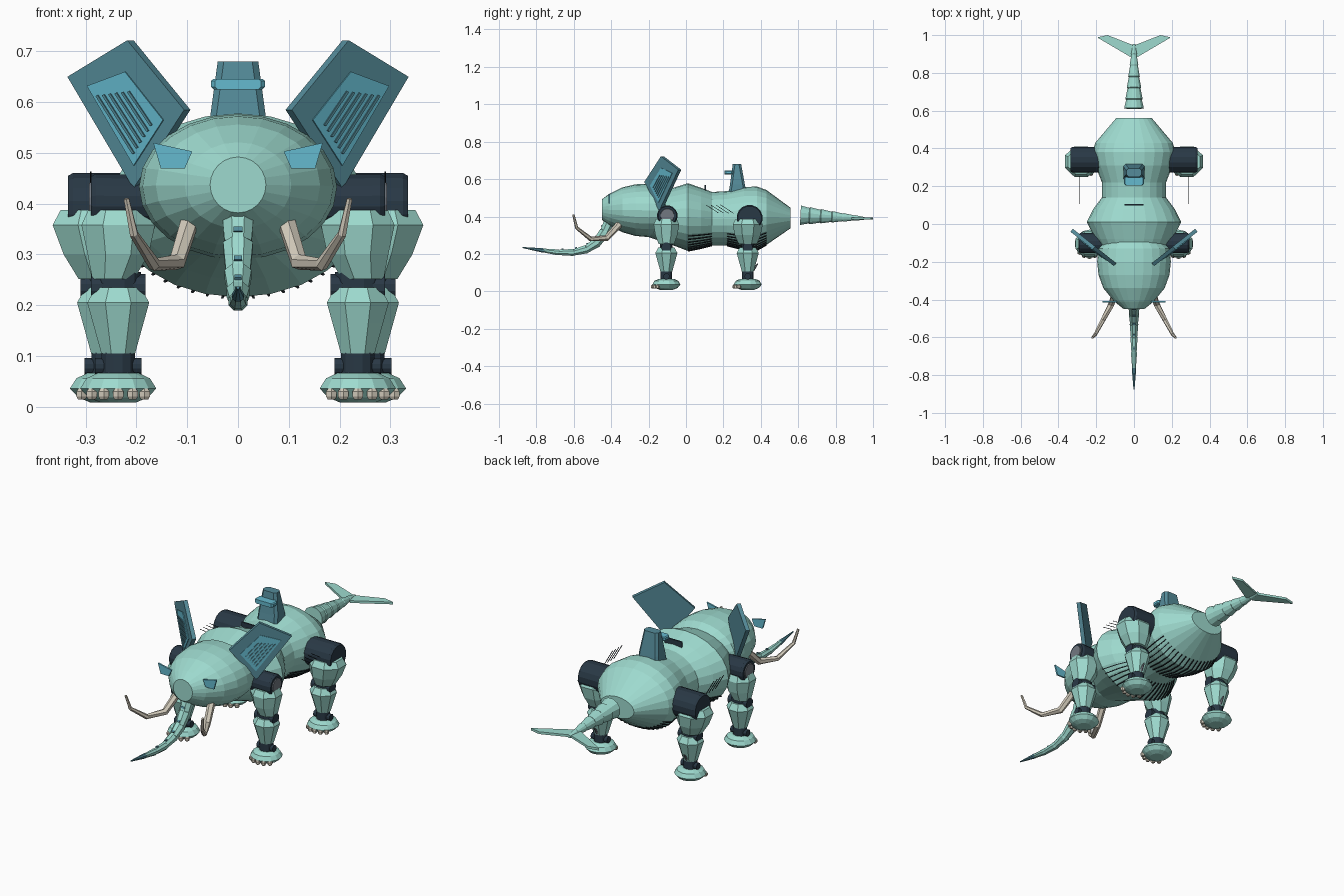
import bpy, bmesh, math
from mathutils import Vector

cube = bpy.data.objects.get("Cube")
if cube:
    bpy.data.objects.remove(cube, do_unlink=True)


def material(name, rgb):
    m = bpy.data.materials.new(name)
    m.use_nodes = True
    m.diffuse_color = (*rgb, 1)
    m.node_tree.nodes["Principled BSDF"].inputs["Base Color"].default_value = (*rgb, 1)
    return m


MINT = material("mint shell", (0.34, 0.70, 0.62))
STEEL = material("steel teal", (0.09, 0.26, 0.32))
BLUE = material("bright blue", (0.13, 0.49, 0.62))
NAVY = material("navy joint", (0.022, 0.04, 0.06))
IVORY = material("ivory", (0.65, 0.60, 0.50))
BLACK = material("black vent", (0.008, 0.012, 0.015))
GREY = material("grey cap", (0.17, 0.19, 0.22))


def loft(name, rings, mat, mirror=False, mat2=None, rule=None):
    """Skin rings of points, cap both ends, optionally mirror to the right side."""
    bm = bmesh.new()
    loops = [[bm.verts.new(p) for p in ring] for ring in rings]
    n = len(loops[0])
    for a, b in zip(loops, loops[1:]):
        for i in range(n):
            bm.faces.new((a[i], a[(i + 1) % n], b[(i + 1) % n], b[i]))
    bm.faces.new(loops[0])
    bm.faces.new(loops[-1])
    bmesh.ops.recalc_face_normals(bm, faces=bm.faces)
    if rule:
        for f in bm.faces:
            f.material_index = int(rule(f.calc_center_median()))
    mesh = bpy.data.meshes.new(name)
    bm.to_mesh(mesh)
    bm.free()
    mesh.materials.append(mat)
    if mat2:
        mesh.materials.append(mat2)
    obj = bpy.data.objects.new(name, mesh)
    bpy.context.scene.collection.objects.link(obj)
    if mirror:
        obj.modifiers.new("mirror", 'MIRROR').use_mirror_merge = False
    return obj


def circle(n, phase=0.5):
    return [(math.cos((i + phase) * math.tau / n), math.sin((i + phase) * math.tau / n)) for i in range(n)]


def ring_y(y, rx, rz, zc, n=24):
    return [(rx * c, y, zc + rz * s) for c, s in circle(n, 0)]


def ring_x(x, y, z, r, n=16):
    return [(x, y + r * c, z + r * s) for c, s in circle(n)]


def ring_z(x, y, z, rx, ry, n=8):
    return [(x + rx * c, y + ry * s, z) for c, s in circle(n)]


def tube(name, path, radii, mat, n=8, **kw):
    pts = [Vector(p) for p in path]
    rings = []
    for i, p in enumerate(pts):
        t = (pts[min(i + 1, len(pts) - 1)] - pts[max(i - 1, 0)]).normalized()
        u = Vector((1, 0, 0))
        u = (u - t * u.dot(t)).normalized()
        v = t.cross(u)
        rings.append([p + radii[i] * (u * c + v * s) for c, s in circle(n)])
    return loft(name, rings, mat, **kw)


def stepped(path, radii):
    """Turn a path into overlapping tapered segments."""
    p2, r2 = [], []
    for a, b, ra, rb in zip(path, path[1:], radii, radii[1:]):
        a, b = Vector(a), Vector(b)
        p2 += [a.lerp(b, 0.04), a.lerp(b, 0.96)]
        r2 += [ra * 1.06, rb * 0.96]
    return p2, r2


def box(name, lo, hi, mat, mirror=False):
    ring = lambda z: [(lo[0], lo[1], z), (hi[0], lo[1], z), (hi[0], hi[1], z), (lo[0], hi[1], z)]
    return loft(name, [ring(lo[2]), ring(hi[2])], mat, mirror)


# Torso and head
TORSO = [(-0.20, 0.13, 0.11, 0.40), (-0.08, 0.205, 0.15, 0.40), (0.01, 0.25, 0.181, 0.397),
         (0.08, 0.215, 0.162, 0.392), (0.14, 0.17, 0.143, 0.388), (0.22, 0.17, 0.146, 0.39),
         (0.31, 0.205, 0.168, 0.39), (0.38, 0.22, 0.17, 0.39), (0.43, 0.205, 0.147, 0.395),
         (0.56, 0.095, 0.054, 0.392)]
HEAD = [(-0.45, 0.055, 0.055, 0.437), (-0.41, 0.105, 0.085, 0.436), (-0.34, 0.162, 0.12, 0.436),
        (-0.27, 0.188, 0.138, 0.434), (-0.20, 0.195, 0.143, 0.433), (-0.13, 0.19, 0.135, 0.433),
        (-0.06, 0.12, 0.09, 0.433)]
loft("torso", [ring_y(*r) for r in TORSO], MINT)
loft("head", [ring_y(*r) for r in HEAD], MINT)

# Belly vents follow the torso rings
for k in range(-8, 9):
    a = math.radians(-90 + k * 7)
    for j, span in enumerate((TORSO[2:5], TORSO[5:9])):
        strip = []
        for y, rx, rz, zc in span:
            p = Vector((rx * math.cos(a), y, zc + rz * math.sin(a)))
            nrm = Vector((math.cos(a), 0, math.sin(a)))
            side = Vector((-nrm.z, 0, nrm.x)) * 0.0022
            strip.append([p + side - nrm * 0.01, p + side + nrm * 0.004,
                          p - side + nrm * 0.004, p - side - nrm * 0.01])
        loft("belly_vent", strip, BLACK)

# Tail and fork
ty = [0.61, 0.66, 0.72, 0.78, 0.84, 0.90, 0.955]
path, radii = stepped([(0, y, 0.407 - (y - 0.61) * 0.05) for y in ty],
                      [0.051 - (y - 0.61) * 0.125 for y in ty])
tube("tail", path, radii, MINT, n=12)
fork = [(0, 0.905), (0, 0.945), (0.14, 1.0), (0.195, 0.988), (0.02, 0.885)]
loft("tail_fork", [[(x, y, z) for x, y in fork] for z in (0.384, 0.396)], MINT, mirror=True)

# Trunk with dark tip and small plates along the top
TRUNK = [(0, -0.40, 0.39), (0, -0.432, 0.32), (0, -0.475, 0.262), (0, -0.53, 0.226),
         (0, -0.60, 0.208), (0, -0.68, 0.208), (0, -0.76, 0.218), (0, -0.88, 0.235)]
path, radii = stepped(TRUNK, [0.033, 0.030, 0.027, 0.023, 0.019, 0.016, 0.012, 0.003])
tube("trunk", path, radii, MINT, mat2=STEEL, rule=lambda c: c.y < -0.76)
for i in range(1, 6):
    a, b = Vector(TRUNK[i - 1]), Vector(TRUNK[i])
    t = (b - a).normalized()
    n = Vector((0, t.z, -t.y))
    m = a.lerp(b, 0.75) + n * (0.031 - i * 0.0027)
    w = 0.010 - i * 0.001
    quad = [Vector((-w, 0, 0)) - t * 0.005, Vector((w, 0, 0)) - t * 0.005,
            Vector((w, 0, 0)) + t * 0.005, Vector((-w, 0, 0)) + t * 0.005]
    loft("trunk_plate", [[m + q - n * 0.004 for q in quad], [m + q + n * 0.004 for q in quad]], STEEL)

# Tusks
tube("tusk", [(0.095, -0.35, 0.365), (0.12, -0.425, 0.285), (0.165, -0.51, 0.28),
              (0.205, -0.585, 0.34), (0.22, -0.602, 0.41)],
     [0.019, 0.017, 0.013, 0.009, 0.006], IVORY, n=6, mirror=True)

# Eyes
eye = [(0.09, 0.503), (0.167, 0.52), (0.152, 0.469), (0.105, 0.469)]
loft("eye", [[(x, y, z) for x, z in eye] for y in (-0.415, -0.407)], BLUE, mirror=True)


# Ears: upright slanted panels with an inlay and slats
def ear_plate(name, outline, mat, back, front):
    normal = Vector((0.62, -0.785, 0))
    base = [Vector((x, -0.215 + (x - 0.10) * 0.79, z)) for x, z in outline]
    loft(name, [[p + normal * o for p in base] for o in (back, front)], mat, mirror=True)


ear_plate("ear", [(0.10, 0.585), (0.212, 0.722), (0.33, 0.65), (0.20, 0.43)], STEEL, -0.010, 0.010)
ear_plate("ear_inlay", [(0.14, 0.565), (0.215, 0.66), (0.29, 0.632), (0.198, 0.475)], BLUE, 0.009, 0.013)
for i in range(6):
    f = i / 5
    x0, z0, x1, z1 = 0.205 + f * 0.062, 0.622 - f * 0.008, 0.160 + f * 0.035, 0.555 - f * 0.055
    ear_plate("ear_slat", [(x0, z0), (x0 + 0.004, z0 - 0.002), (x1 + 0.004, z1 - 0.002), (x1, z1)],
              STEEL, 0.012, 0.016)


# Back tower, its band and the small fin
def slab(z, x, y0, y1, c=0.012):
    return [(-x, y0 + c, z), (-x + c, y0, z), (x - c, y0, z), (x, y0 + c, z),
            (x, y1 - c, z), (x - c, y1, z), (-x + c, y1, z), (-x, y1 - c, z)]


loft("back_tower", [slab(0.51, 0.058, 0.225, 0.325), slab(0.57, 0.055, 0.235, 0.315),
                    slab(0.68, 0.040, 0.25, 0.295)], STEEL)
loft("tower_band", [slab(z, x, 0.205, 0.25, 0.008) for z, x in
                    ((0.625, 0.048), (0.63, 0.053), (0.642, 0.053), (0.646, 0.048))], BLUE)
box("back_fin", (-0.05, 0.098, 0.50), (0.05, 0.106, 0.568), NAVY)

# Shoulder and hip drums
loft("shoulder_drum", [ring_x(0.15, -0.10, 0.405, 0.052), ring_x(0.28, -0.10, 0.405, 0.055),
                       ring_x(0.29, -0.10, 0.405, 0.049)], NAVY, mirror=True)
loft("shoulder_cap", [ring_x(0.285, -0.10, 0.405, 0.040), ring_x(0.294, -0.10, 0.405, 0.036)], GREY, mirror=True)
loft("hip_drum", [ring_x(0.15, 0.34, 0.392, 0.070), ring_x(0.325, 0.34, 0.392, 0.070),
                  ring_x(0.335, 0.34, 0.392, 0.064)], NAVY, mirror=True)

# Whisker rods ahead of the hips
for i in range(4):
    y = 0.107 + i * 0.026
    tube("hip_whisker", [(0.29, y, 0.462), (0.29, y + 0.068, 0.418)], [0.0018, 0.0018], BLACK, n=4, mirror=True)


# Legs: (x, y, rx, ry, z) rings stacked from thigh to foot
def lathe(name, x, y, profile, mat, n=8):
    loft(name, [ring_z(x + dx, y, z, rx, ry, n) for z, rx, ry, dx in profile], mat, mirror=True)


def leg(label, x, y, w, thigh_shift):
    s = thigh_shift
    lathe(label + "_thigh", x, y, [(0.388, w * 0.86, w * 0.8, s), (0.358, w * 1.06, w, s),
                                   (0.30, w * 0.88, w * 0.86, s * 0.7), (0.252, w * 0.6, w * 0.6, 0.01)], MINT)
    lathe(label + "_knee", x, y, [(0.265, 0.046, 0.035, 0), (0.205, 0.046, 0.035, 0)], NAVY, 12)
    loft(label + "_knee_pin", [ring_x(x + d, y, 0.235, 0.027, 12) for d in (-0.054, 0.054)], NAVY, mirror=True)
    lathe(label + "_shin", x, y, [(0.235, 0.048, 0.046, 0), (0.205, 0.066, 0.064, 0),
                                  (0.165, 0.054, 0.052, 0), (0.105, 0.036, 0.034, 0)], MINT)
    lathe(label + "_ankle", x, y, [(0.115, 0.034, 0.032, 0), (0.055, 0.034, 0.032, 0)], NAVY, 12)
    loft(label + "_ankle_pin", [ring_x(x + d, y, 0.080, 0.017, 12) for d in (-0.046, 0.046)], NAVY, mirror=True)
    lathe(label + "_foot", x, y, [(0.066, 0.042, 0.042, 0), (0.056, 0.064, 0.064, 0), (0.036, 0.077, 0.075, 0),
                                  (0.018, 0.06, 0.06, 0), (0.008, 0.035, 0.035, 0)], MINT, 14)
    # Toes fan across the front of the foot
    for k in range(-2, 3):
        a = math.radians(-90 + k * 24)
        tx, t_y = x + 0.070 * math.cos(a), y + 0.070 * math.sin(a)
        loft(label + "_toe", [ring_z(tx, t_y, z, r, r, 6) for z, r in
                              ((0.014, 0.008), (0.02, 0.012), (0.03, 0.012), (0.036, 0.007))], IVORY, mirror=True)


leg("front_leg", 0.236, -0.105, 0.074, 0.0)
leg("rear_leg", 0.256, 0.33, 0.087, 0.024)

# Heel spurs on the rear legs
tube("heel_spur", [(0.256, 0.355, 0.115), (0.256, 0.385, 0.148)], [0.012, 0.002], GREY, n=6, mirror=True)
